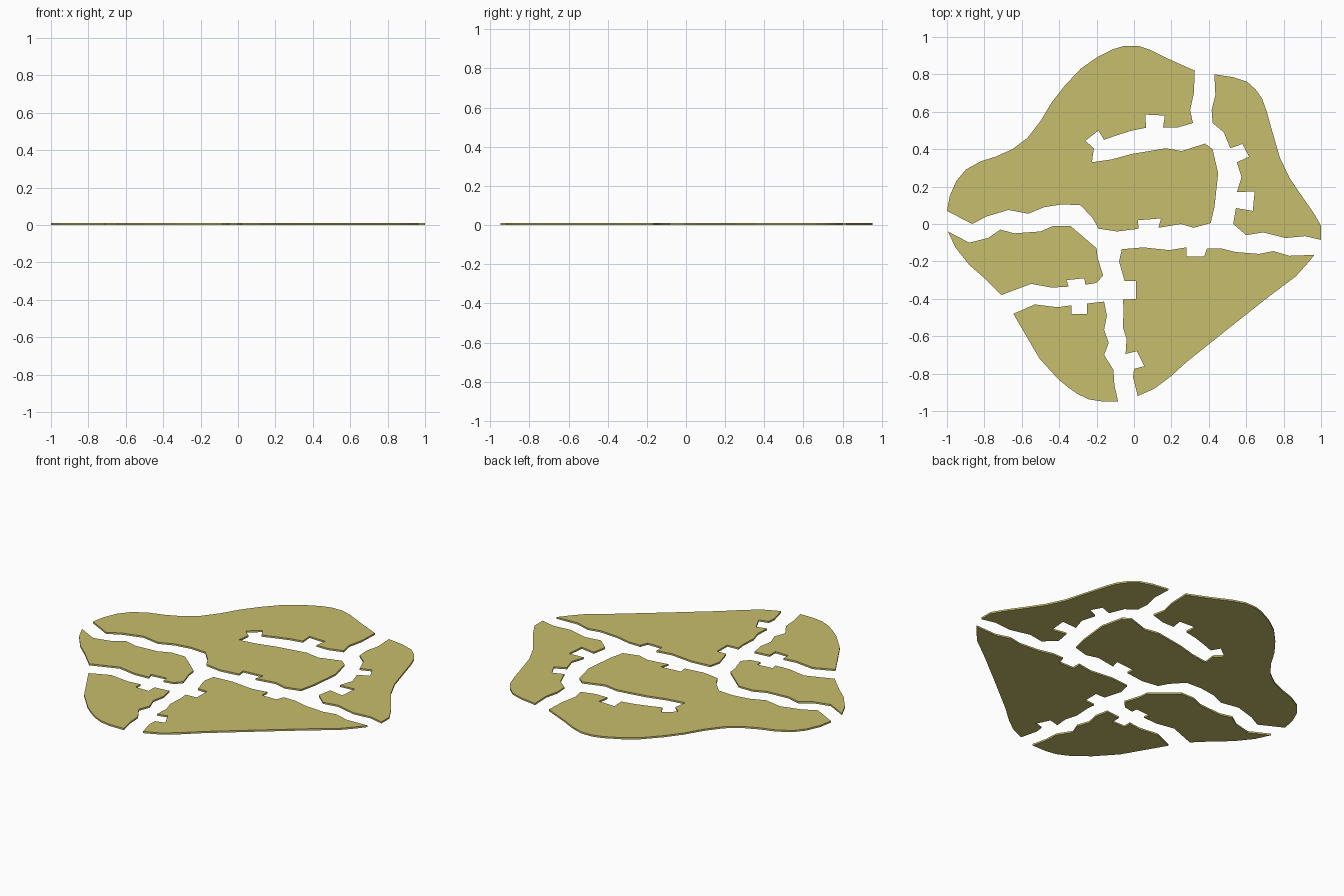
import bpy, bmesh

THICK = 0.01

mat = bpy.data.materials.new("khaki_land")
mat.diffuse_color = (0.57, 0.51, 0.15, 1)


def plate(name, outline):
    """Flat slab cut to a closed xy outline, standing on z = 0."""
    bm = bmesh.new()
    face = bm.faces.new([bm.verts.new((x, y, 0)) for x, y in outline])
    face.normal_update()
    if face.normal.z > 0:
        face.normal_flip()
    top = bmesh.ops.extrude_face_region(bm, geom=[face], use_keep_orig=True)
    verts = [v for v in top["geom"] if isinstance(v, bmesh.types.BMVert)]
    bmesh.ops.translate(bm, verts=verts, vec=(0, 0, THICK))
    bmesh.ops.recalc_face_normals(bm, faces=bm.faces)
    mesh = bpy.data.meshes.new(name)
    bm.to_mesh(mesh)
    bm.free()
    mesh.materials.append(mat)
    obj = bpy.data.objects.new(name, mesh)
    bpy.context.collection.objects.link(obj)
    return obj


# Large hooked slab with the inner slot
plate("north_slab", [
    (-1, .07), (-.985, .15), (-.95, .23), (-.90, .29), (-.82, .335),
    (-.74, .36), (-.65, .40), (-.57, .46), (-.50, .55), (-.44, .65),
    (-.37, .74), (-.285, .83), (-.20, .89), (-.11, .935), (-.05, .953),
    (.02, .953), (.09, .93), (.19, .88), (.325, .82), (.32, .70),
    (.30, .61), (.315, .54), (.23, .515), (.155, .515), (.165, .58),
    (.06, .585), (.065, .515), (-.01, .50), (-.09, .475), (-.16, .45),
    (-.19, .50), (-.26, .445), (-.215, .405), (-.225, .33), (-.12, .345),
    (-.01, .375), (.17, .405), (.255, .39), (.38, .43), (.42, .40),
    (.45, .27), (.43, .09), (.41, .005), (.32, -.02), (.25, 0),
    (.13, -.02), (.145, .03), (.02, .02), (.025, -.025), (-.09, -.04),
    (-.19, -.025), (-.22, .03), (-.285, .10), (-.385, .105), (-.48, .09),
    (-.565, .055), (-.67, .075), (-.79, .04), (-.865, 0)])

# Right-hand slab with two notches on its inner edge
plate("east_slab", [
    (.43, .80), (.53, .785), (.605, .76), (.65, .72), (.685, .67),
    (.71, .60), (.735, .51), (.78, .355), (.83, .25), (.89, .16),
    (.96, .06), (1, -.01), (1, -.085), (.915, -.065), (.81, -.075),
    (.69, -.045), (.60, -.06), (.53, 0), (.545, .085), (.635, .07),
    (.645, .175), (.55, .17), (.575, .25), (.55, .33), (.615, .36),
    (.58, .428), (.515, .405), (.48, .49), (.42, .54), (.415, .61),
    (.435, .69)])

# Left-hand slab
plate("west_slab", [
    (-.995, -.04), (-.88, -.10), (-.78, -.075), (-.715, -.03),
    (-.64, -.05), (-.50, -.04), (-.43, -.01), (-.34, -.01), (-.20, -.13),
    (-.195, -.18), (-.165, -.275), (-.20, -.315), (-.26, -.325),
    (-.265, -.29), (-.36, -.30), (-.35, -.335), (-.44, -.34),
    (-.55, -.32), (-.71, -.38), (-.805, -.285), (-.88, -.22),
    (-.955, -.125)])

# Small rounded slab at the bottom left
plate("south_west_slab", [
    (-.645, -.48), (-.53, -.43), (-.41, -.445), (-.335, -.435),
    (-.335, -.48), (-.25, -.48), (-.25, -.425), (-.16, -.415),
    (-.145, -.49), (-.16, -.565), (-.135, -.635), (-.16, -.70),
    (-.11, -.78), (-.105, -.86), (-.085, -.948), (-.175, -.948),
    (-.24, -.938), (-.30, -.91), (-.35, -.875), (-.405, -.83),
    (-.455, -.775), (-.505, -.72), (-.555, -.635)])

# Triangular slab at the bottom right
plate("south_east_slab", [
    (-.065, -.135), (.05, -.125), (.19, -.14), (.28, -.125),
    (.28, -.175), (.375, -.175), (.39, -.13), (.465, -.13),
    (.545, -.15), (.67, -.16), (.745, -.145), (.83, -.17),
    (.965, -.165), (.92, -.22), (.865, -.28), (.725, -.385),
    (.51, -.555), (.285, -.735), (.19, -.82), (.11, -.88),
    (.02, -.92), (-.005, -.82), (0, -.775), (.055, -.76),
    (.015, -.68), (-.045, -.695), (-.04, -.615), (-.06, -.55),
    (-.055, -.455), (-.06, -.405), (.01, -.40), (.01, -.305),
    (-.05, -.305), (-.08, -.20)])
